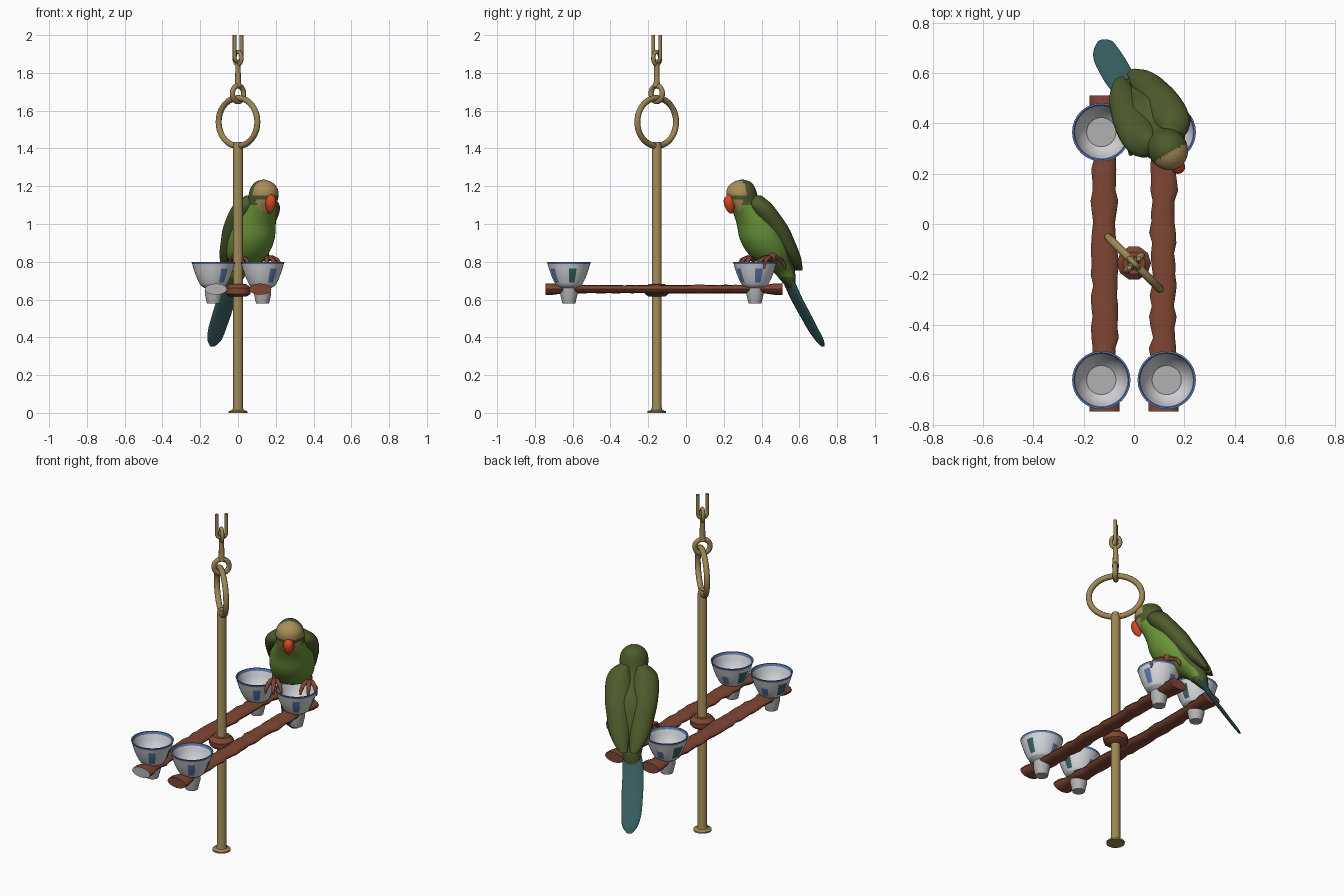
import bpy, bmesh, math, random
from mathutils import Vector, Matrix

if "Cube" in bpy.data.objects:
    bpy.data.objects.remove(bpy.data.objects["Cube"])

random.seed(4)
PI = math.pi


def material(name, r, g, b):
    m = bpy.data.materials.new(name)
    m.diffuse_color = (r, g, b, 1)
    m.use_nodes = True
    m.node_tree.nodes["Principled BSDF"].inputs["Base Color"].default_value = m.diffuse_color
    return m


BRASS = material("brass", .34, .24, .09)
WOOD = material("red_brown_wood", .215, .062, .034)
WHITE = material("porcelain", .66, .67, .70)
GREY = material("grey_glaze", .44, .44, .45)
BLUE = material("blue_glaze", .11, .20, .45)
TEAL = material("teal", .04, .12, .125)
DARK = material("olive_green", .075, .105, .025)
LIGHT = material("leaf_green", .14, .29, .04)
ORANGE = material("beak_orange", .65, .07, .015)
TAN = material("crown_tan", .40, .27, .10)


def finish(name, bm, mats, rule=None, matrix=None, angle=45):
    """Make an object from bmesh, colour faces by rule(center, normal)."""
    bmesh.ops.recalc_face_normals(bm, faces=bm.faces[:])
    bm.normal_update()
    if rule:
        for f in bm.faces:
            f.material_index = rule(f.calc_center_median(), f.normal)
    me = bpy.data.meshes.new(name)
    bm.to_mesh(me)
    bm.free()
    for m in mats:
        me.materials.append(m)
    ob = bpy.data.objects.new(name, me)
    bpy.context.collection.objects.link(ob)
    if matrix:
        ob.matrix_world = matrix
    bpy.ops.object.select_all(action='DESELECT')
    ob.select_set(True)
    bpy.context.view_layer.objects.active = ob
    bpy.ops.object.shade_smooth_by_angle(angle=math.radians(angle))
    return ob


def loft(rings, sides, closed=False):
    """Skin a list of (centre, u, v) elliptical rings."""
    bm = bmesh.new()
    rows = []
    for c, u, v in rings:
        rows.append([bm.verts.new(c + u * math.cos(2 * PI * i / sides) + v * math.sin(2 * PI * i / sides))
                     for i in range(sides)])
    pairs = list(zip(rows, rows[1:]))
    if closed:
        pairs.append((rows[-1], rows[0]))
    else:
        bm.faces.new(rows[0])
        bm.faces.new(rows[-1])
    for a, b in pairs:
        for i in range(sides):
            j = (i + 1) % sides
            bm.faces.new((a[i], a[j], b[j], b[i]))
    return bm


def tube(name, pts, r, n, mat, closed=False, matrix=None, sides=10):
    """Round tube along a path lying in the plane with normal n."""
    pts, n, rings = [Vector(p) for p in pts], Vector(n).normalized(), []
    for i, p in enumerate(pts):
        a = pts[i - 1] if (closed or i) else p
        b = pts[(i + 1) % len(pts)] if (closed or i < len(pts) - 1) else p
        rad = r[i] if isinstance(r, (list, tuple)) else r
        rings.append((p, n * rad, (b - a).normalized().cross(n) * rad))
    return finish(name, loft(rings, sides, closed), [mat], matrix=matrix)


def stack(name, rows, mats, rule=None, matrix=None, sides=28, k=4):
    """Smooth body from horizontal slices (x, y, z, rx, ry)."""
    out = []
    for i in range(len(rows) - 1):
        p0, p1, p2, p3 = rows[max(i - 1, 0)], rows[i], rows[i + 1], rows[min(i + 2, len(rows) - 1)]
        for s in range(k):
            t = s / k
            out.append([.5 * (2 * b + (c - a) * t + (2 * a - 5 * b + 4 * c - d) * t * t
                              + (3 * b - a - 3 * c + d) * t ** 3) for a, b, c, d in zip(p0, p1, p2, p3)])
    out.append(rows[-1])
    rings = [(Vector(o[:3]), Vector((max(o[3], .002), 0, 0)), Vector((0, max(o[4], .002), 0))) for o in out]
    return finish(name, loft(rings, sides), mats, rule, matrix, 60)


def lathe(name, prof, centre, mats, rule=None, sides=32):
    rings = [(Vector((0, 0, z)), Vector((r, 0, 0)), Vector((0, r, 0))) for r, z in prof]
    return finish(name, loft(rings, sides), mats, rule, Matrix.Translation((centre[0], centre[1], 0)), 40)


# pole with foot flange
PY = -.155
lathe("pole", [(.05, 0), (.05, .008), (.03, .016), (.026, .03), (.026, 1.41), (.019, 1.435)], (0, PY), [BRASS], sides=16)

# hanging ring and chain, in two crossed diagonal planes
D1, D2 = Vector((1, -1, 0)).normalized(), Vector((1, 1, 0)).normalized()


def loop(name, z, rx, rz, r, along, normal):
    pts = [Vector((0, PY, z)) + along * rx * math.cos(a) + Vector((0, 0, rz * math.sin(a)))
           for a in [2 * PI * i / 40 for i in range(40)]]
    tube(name, pts, r, normal, BRASS, True)


loop("hanging_ring", 1.54, .145, .127, .016, D1, D2)
loop("chain_lower_eye", 1.69, .042, .042, .014, D2, D1)
loop("chain_upper_eye", 1.878, .026, .034, .011, D1, D2)
tube("chain_shank", [(0, PY, 1.725), (0, PY, 1.75), (0, PY, 1.83), (0, PY, 1.85)], [.02, .016, .014, .014], D1, BRASS)
arc = [PI + PI * i / 12 for i in range(13)]
link = [(-.026, 2.0)] + [(.026 * math.cos(a), 1.885 + .026 * math.sin(a)) for a in arc] + [(.026, 2.0)]
tube("chain_top_link", [Vector((0, PY, z)) + D2 * s for s, z in link], .010, D1, BRASS)

# wooden hub and the two rough perch planks
lathe("hub", [(.045, .615), (.066, .63), (.068, .66), (.045, .682)], (0, PY), [WOOD], sides=10)
for side, name in ((-1, "left_perch"), (1, "right_perch")):
    rings = []
    n = 30
    for i in range(n + 1):
        y = -.745 + 1.255 * i / n
        end = i < 2 or i > n - 2
        w = .06 if end else .047 + random.uniform(-.004, .008)
        h = .030 if end else .021 + random.uniform(-.001, .003)
        cx = side * .117 + (0 if end else random.uniform(-.004, .004))
        rings.append((Vector((cx, y, .655)), Vector((w, 0, 0)), Vector((0, 0, h))))
    finish(name, loft(rings, 12), [WOOD, GREY],
           (lambda c, m: 1 if m.y < -.9 and c.y < -.74 else 0) if side < 0 else None)

# four porcelain cups with blue rims and painted patches
CUP = [(.034, .578), (.046, .63), (.046, .66), (.068, .675), (.076, .69), (.087, .712), (.098, .74), (.106, .765),
       (.112, .787), (.116, .798), (.109, .798), (.104, .785), (.096, .76), (.084, .73), (.06, .703), (.058, .701)]


def cup_rule(back, side):
    def rule(c, m):
        r, a = math.hypot(c.x, c.y), math.degrees(math.atan2(c.y, c.x))
        if c.z > .787:
            return 2
        if c.z < .67 or (r < .06 and m.z > .5):
            return 1
        if m.x * c.x + m.y * c.y > 0 and .69 < c.z < .775:
            if -70 < a < -42 and c.z < .76:
                return 2
            if -5 < a < 25:
                return 2 if back and side > 0 else 3
            if 150 < a < 175 and c.z < .765:
                return 3
            if 85 < a < 112 and c.z < .75:
                return 2
        return 0
    return rule


for sx, nx in ((-1, "left"), (1, "right")):
    for y, ny in ((-.62, "front"), (.365, "back")):
        lathe(f"{ny}_{nx}_cup", CUP, (sx * .13, y), [WHITE, GREY, BLUE, TEAL], cup_rule(y > 0, sx))

# bird, built facing -y, then turned 30 degrees and set on the back cups
BIRD = Matrix.Translation((.035, .47, 0)) @ Matrix.Rotation(math.radians(30), 4, 'Z')


def body_rule(c, n):
    if c.z > 1.155 and c.y < -.215:
        return 2
    if 1.07 < c.z < 1.13 and c.y < -.235:
        return 2
    if c.z > 1.10 or n.y > .3 or c.z < .72:
        return 0
    return 1


stack("bird_body", [
    (0, -.20, 1.235, .006, .006), (0, -.20, 1.222, .042, .048), (0, -.205, 1.19, .07, .075),
    (0, -.20, 1.15, .078, .084), (0, -.185, 1.11, .077, .085), (0, -.155, 1.07, .09, .09),
    (0, -.10, 1.0, .115, .115), (0, -.07, .92, .123, .125), (0, -.035, .85, .112, .118),
    (0, .0, .80, .088, .095), (-.01, .06, .75, .06, .06), (-.015, .095, .69, .045, .03),
    (-.02, .11, .66, .03, .012)], [DARK, LIGHT, TAN], body_rule, BIRD, sides=36)
for s, name in ((-1, "left_wing"), (1, "right_wing")):
    stack(name, [
        (s * .045, -.14, 1.15, .025, .03), (s * .065, -.13, 1.11, .06, .06), (s * .07, -.10, 1.06, .075, .07),
        (s * .07, -.035, .98, .073, .068), (s * .062, .012, .91, .068, .062), (s * .055, .055, .85, .06, .052),
        (s * .045, .095, .80, .045, .036), (s * .03, .135, .755, .022, .012)], [DARK], matrix=BIRD, sides=20)
stack("tail", [
    (-.012, .07, .74, .045, .02), (-.02, .105, .68, .055, .018), (-.025, .15, .60, .058, .014),
    (-.025, .20, .52, .058, .012), (-.025, .25, .44, .054, .011), (-.02, .285, .385, .042, .010),
    (-.02, .305, .352, .014, .006)], [TEAL], matrix=BIRD, sides=16)
stack("beak", [
    (0, -.27, 1.155, .014, .018), (0, -.277, 1.135, .026, .030), (0, -.277, 1.105, .028, .030),
    (0, -.272, 1.075, .018, .022), (0, -.265, 1.055, .005, .008)], [ORANGE], matrix=BIRD, sides=14)

# legs and toes gripping the cup rims
for s, name in ((-1, "left"), (1, "right")):
    fx, fy = s * .095, -.075
    stack(name + "_leg", [(s * .07, -.05, .87, .035, .04), (s * .085, -.065, .835, .024, .026),
                          (fx, fy, .805, .018, .02)], [WOOD], matrix=BIRD, sides=12)
    for i, a in enumerate((-32, 0, 32, 180)):
        d = Vector((math.sin(math.radians(a)), -math.cos(math.radians(a)), 0))
        o = Vector((fx, fy, 0))
        pts = [o + d * t + Vector((0, 0, z)) for t, z in ((0, .812), (.03, .822), (.06, .81), (.078, .785), (.082, .762))]
        tube(f"{name}_toe_{i + 1}", pts, [.014, .013, .012, .010, .004], Vector((-d.y, d.x, 0)), WOOD, matrix=BIRD, sides=8)
